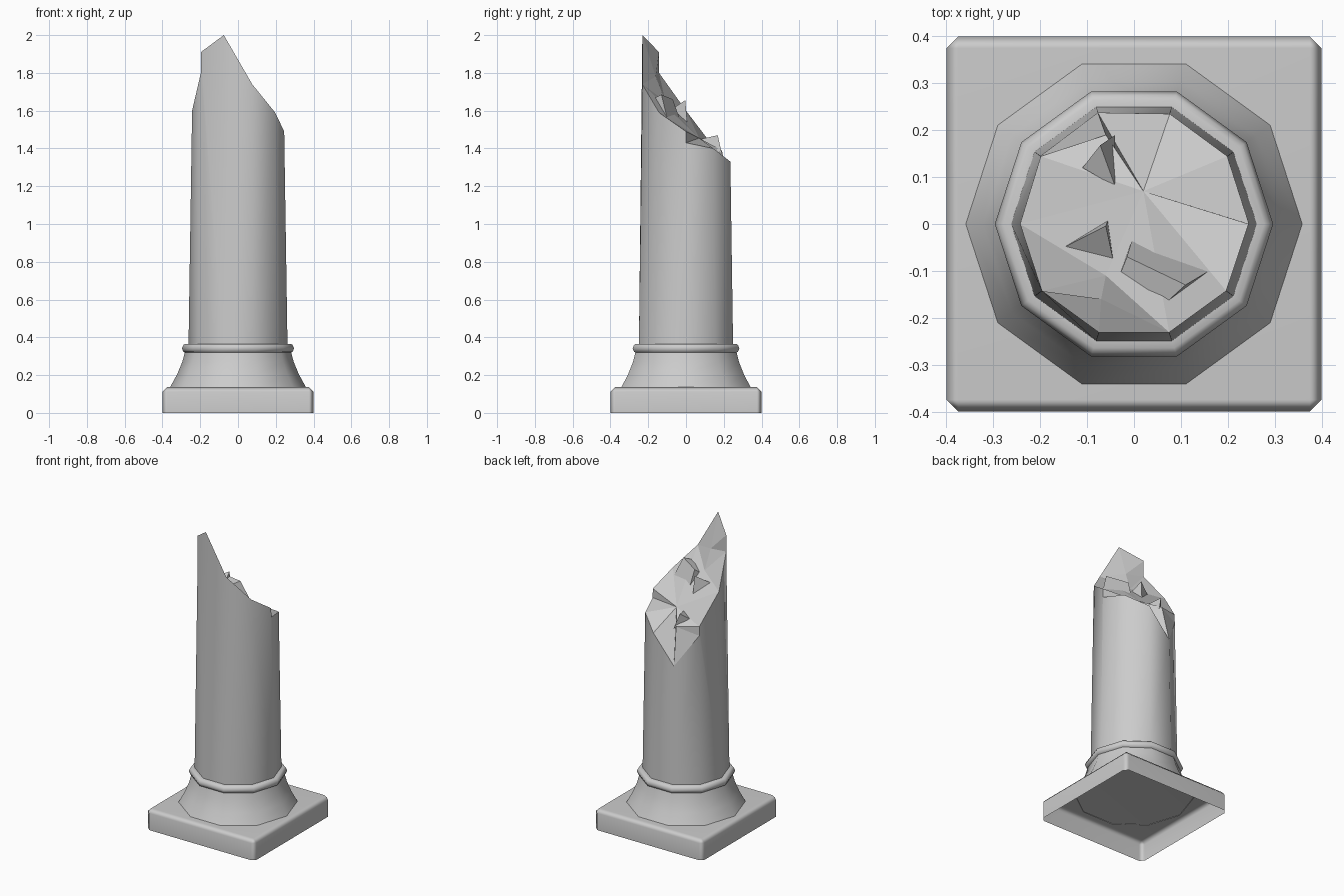
import bpy, bmesh
from math import cos, sin, radians

cube = bpy.data.objects.get("Cube")
if cube:
    bpy.data.objects.remove(cube, do_unlink=True)

SIDES = 10
stone = bpy.data.materials.new("grey_stone")
stone.use_nodes = True
GREY = (0.6, 0.6, 0.6, 1)
stone.diffuse_color = GREY
stone.node_tree.nodes["Principled BSDF"].inputs["Base Color"].default_value = GREY


def finish(name, bm, smooth_angle=None):
    mesh = bpy.data.meshes.new(name)
    bm.to_mesh(mesh)
    bm.free()
    ob = bpy.data.objects.new(name, mesh)
    bpy.context.collection.objects.link(ob)
    mesh.materials.append(stone)
    if smooth_angle:
        bpy.ops.object.select_all(action='DESELECT')
        ob.select_set(True)
        bpy.context.view_layer.objects.active = ob
        bpy.ops.object.shade_smooth_by_angle(angle=radians(smooth_angle))
    return ob


def from_faces(name, points, faces, smooth_angle=None, recalc=False):
    bm = bmesh.new()
    verts = [bm.verts.new(p) for p in points]
    for f in faces:
        bm.faces.new([verts[i] for i in f])
    if recalc:
        bmesh.ops.recalc_face_normals(bm, faces=bm.faces)
    return finish(name, bm, smooth_angle)


def ring_point(k, r, z):
    a = radians(360 / SIDES * k)
    return (r * cos(a), r * sin(a), z)


def lathe(name, profile, smooth_angle):
    points = [ring_point(k, r, z) for r, z in profile for k in range(SIDES)]
    faces = []
    for j in range(len(profile) - 1):
        for k in range(SIDES):
            a, b = j * SIDES + k, j * SIDES + (k + 1) % SIDES
            faces.append((a, b, b + SIDES, a + SIDES))
    return from_faces(name, points, faces, smooth_angle)


# Square plinth, open underneath, with chamfered corners and top edge
bm = bmesh.new()
bmesh.ops.create_cube(bm, size=1)
for v in bm.verts:
    v.co = (v.co.x * 0.8, v.co.y * 0.8, (v.co.z + 0.5) * 0.137)
bm.faces.ensure_lookup_table()
bmesh.ops.delete(bm, geom=[f for f in bm.faces if f.normal.z < -0.5], context='FACES_ONLY')
edges = [e for e in bm.edges if max(v.co.z for v in e.verts) > 0.1]
bmesh.ops.bevel(bm, geom=edges, offset=0.025, segments=1, affect='EDGES', profile=0.5)
plinth = finish("plinth", bm, 60)
plinth.modifiers.new("even_shading", 'WEIGHTED_NORMAL').keep_sharp = True

# Flared foot and rounded collar
lathe("flared_foot", [(0.36, 0.135), (0.322, 0.205), (0.295, 0.27), (0.28, 0.325)], 40)
lathe("collar", [(0.278, 0.318), (0.289, 0.323), (0.297, 0.342),
                 (0.289, 0.36), (0.278, 0.366), (0.255, 0.366)], 70)

# Broken rim: height at each corner, with a lower height where a crack drops
rim = [1.49, 1.40, 1.33, 1.15, 1.41, 1.60, 1.91, 2.0, 1.74, 1.59]
crack = {0: 1.43, 4: 1.35, 6: 1.80}


def rim_point(k, z):
    return ring_point(k, max(0.243, 0.262 - 0.0155 * (z - 0.365)), z)


# Shaft: ten tapering sides reaching up to the broken rim
points = [ring_point(k, 0.262, 0.36) for k in range(SIDES)]
points += [rim_point(k, z) for k, z in enumerate(rim)]
low = {}
for k, z in crack.items():
    low[k] = len(points)
    points.append(rim_point(k, z))
faces = []
for k in range(SIDES):
    n = (k + 1) % SIDES
    face = [k, n]
    if n in low:
        face.append(low[n])
    if n in (0, 1, 2, 3, 5, 7, 8, 9):
        face.append(n + SIDES)
    if k in (1, 2, 3, 4, 5, 6, 7, 8, 9):
        face.append(k + SIDES)
    if k in low:
        face.append(low[k])
    faces.append(face)
from_faces("shaft", points, faces, 40)

# Broken top: sloping facets between the rim and a few inner points
names = {"c": (0.02, 0.07, 1.455), "d": (-0.07, -0.16, 1.78),
         "e": (-0.06, -0.11, 1.65), "f": (-0.06, 0.19, 1.39)}
for k, z in enumerate(rim):
    names[str(k)] = rim_point(k, z)
for k, z in crack.items():
    names[str(k) + "low"] = rim_point(k, z)
index = {n: i for i, n in enumerate(names)}
facets = ["9 0 c", "0 0low c", "0low 1 c", "1 2 c", "2 3 c", "3 f c", "3 4low f",
          "4low 4 f", "f 4 c", "4 5 c", "5 e c", "5 6low e", "6low d e",
          "6low 6 d", "6 7 d", "7 8 d", "d 8 e", "e 8 c", "8 9 c"]
from_faces("broken_top", list(names.values()),
           [[index[n] for n in f.split()] for f in facets])

# Jagged shards standing on the break
pyramid = [(0, 1, 3), (1, 2, 3), (2, 0, 3), (0, 2, 1)]
from_faces("back_shard", [(-0.04, 0.19, 1.37), (-0.11, 0.12, 1.43),
                          (-0.04, 0.08, 1.45), (-0.072, 0.168, 1.47)], pyramid, recalc=True)
from_faces("middle_shard", [(-0.16, -0.055, 1.61), (-0.055, 0.01, 1.5),
                            (-0.035, -0.12, 1.58), (-0.06, -0.004, 1.655)], pyramid, recalc=True)
from_faces("front_shard", [(0, -0.02, 1.52), (0.16, -0.1, 1.56), (0.055, -0.18, 1.66),
                           (-0.035, -0.12, 1.62), (-0.015, -0.07, 1.66), (0.11, -0.13, 1.685)],
           [(0, 1, 5, 4), (2, 3, 4, 5), (1, 2, 5), (3, 0, 4), (3, 2, 1, 0)], recalc=True)
